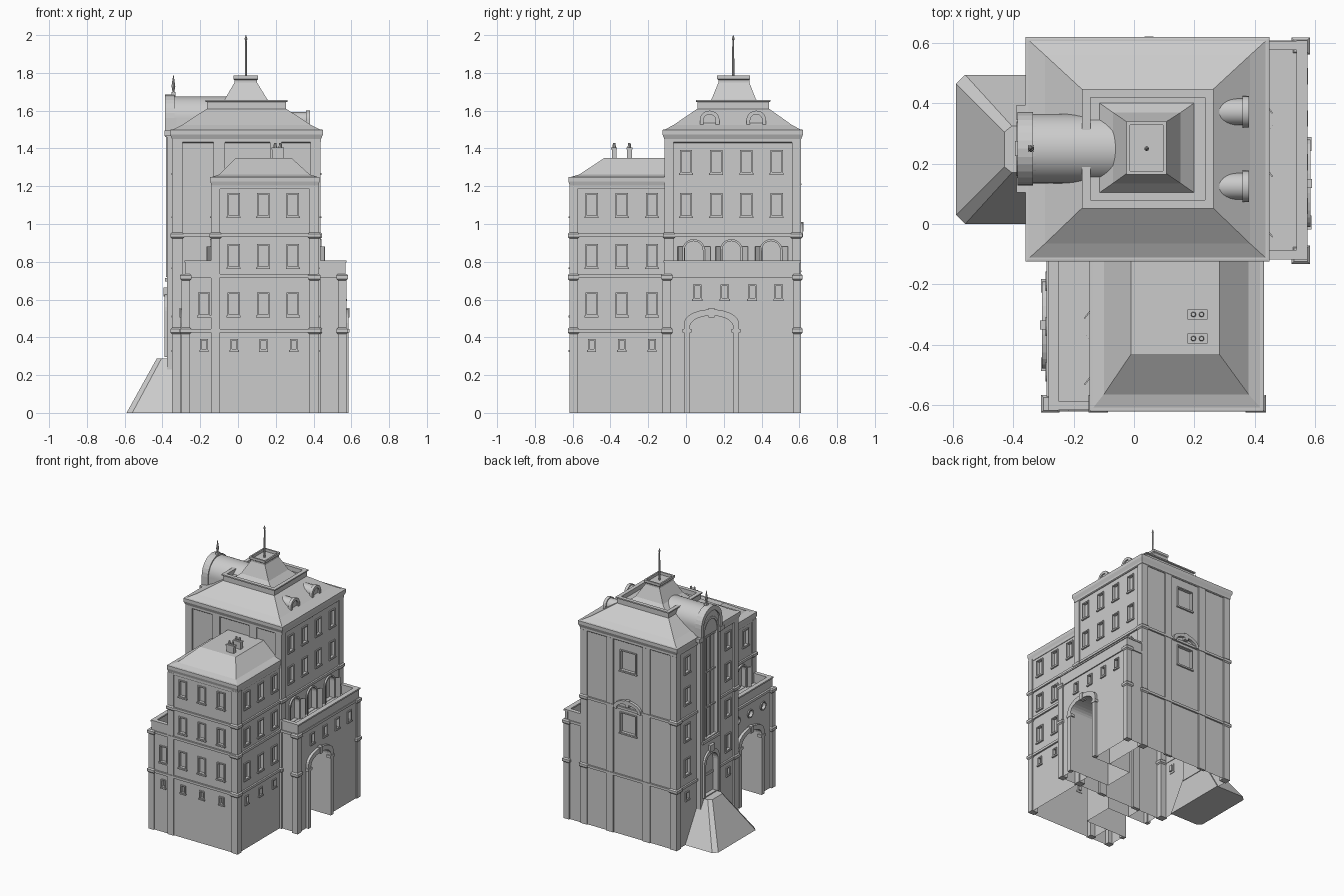
import bpy, bmesh, math
from mathutils import Matrix, Vector

if "Cube" in bpy.data.objects:
    bpy.data.objects.remove(bpy.data.objects["Cube"])

def place(face, p, u, v, d):
    """Point on a wall plane: u along the wall, v up, d outwards."""
    s = 1 if face[0] == '+' else -1
    return (p + s * d, u, v) if face[1] == 'x' else (u, p + s * d, v)

class Part:
    def __init__(self, name):
        self.name, self.bm = name, bmesh.new()
    def skin(self, rings, closed=True, caps=True):
        vs = [[self.bm.verts.new(c) for c in r] for r in rings]
        n = len(vs[0])
        for a, b in zip(vs, vs[1:]):
            for i in range(n if closed else n - 1):
                self.bm.faces.new((a[i], a[(i + 1) % n], b[(i + 1) % n], b[i]))
        if caps:
            self.bm.faces.new(vs[0][::-1])
            self.bm.faces.new(vs[-1])
        return self
    def box(self, x0, x1, y0, y1, z0, z1):
        return self.loft([(x0, x1, y0, y1, z0), (x0, x1, y0, y1, z1)])
    def loft(self, rects):
        return self.skin([[(a, c, z), (b, c, z), (b, d, z), (a, d, z)] for a, b, c, d, z in rects])
    def prism(self, face, p, pts, d0, d1):
        return self.skin([[place(face, p, u, v, d) for u, v in pts] for d in (d0, d1)])
    def trim(self, face, p, outer, inner, d0, d1, closed=True):
        # frame between two outlines: four-point section swept round the outline
        secs = [[place(face, p, *o, d0), place(face, p, *o, d1), place(face, p, *i, d1), place(face, p, *i, d0)]
                for o, i in zip(outer, inner)]
        return self.skin(secs + secs[:1] if closed else secs, caps=not closed)
    def rod(self, x, y, z0, z1, r0, r1, n=8):
        ring = lambda z, r: [(x + r * math.cos(2 * math.pi * i / n), y + r * math.sin(2 * math.pi * i / n), z) for i in range(n)]
        return self.skin([ring(z0, r0), ring(z1, r1)])
    def done(self, cutter=None, smooth=False):
        bmesh.ops.remove_doubles(self.bm, verts=self.bm.verts, dist=1e-6)
        bmesh.ops.recalc_face_normals(self.bm, faces=self.bm.faces)
        me = bpy.data.meshes.new(self.name)
        self.bm.to_mesh(me)
        ob = bpy.data.objects.new(self.name, me)
        bpy.context.collection.objects.link(ob)
        bpy.ops.object.select_all(action='DESELECT')
        ob.select_set(True)
        bpy.context.view_layer.objects.active = ob
        if cutter:
            cut = cutter.done()
            cut.hide_render = True
            m = ob.modifiers.new('cut', 'BOOLEAN')
            m.operation, m.solver, m.object = 'DIFFERENCE', 'EXACT', cut
            bpy.ops.object.select_all(action='DESELECT')
            ob.select_set(True)
            bpy.context.view_layer.objects.active = ob
            bpy.ops.object.modifier_apply(modifier='cut')
            bpy.data.objects.remove(cut)
            # walls are open underneath
            b = bmesh.new(); b.from_mesh(me)
            bmesh.ops.delete(b, geom=[f for f in b.faces if all(v.co.z < 1e-4 for v in f.verts)], context='FACES')
            b.to_mesh(me)
        if smooth:
            bpy.ops.object.shade_smooth_by_angle(angle=math.radians(35))
        return ob

def rect(u, v, w, h):
    return [(u - w/2, v - h/2), (u + w/2, v - h/2), (u + w/2, v + h/2), (u - w/2, v + h/2)]
def arch(c, hw, z0, zs, zt, n=14):
    arc = [(c - hw * math.cos(math.pi * i / n), zs + (zt - zs) * math.sin(math.pi * i / n)) for i in range(n + 1)]
    return [(c - hw, z0)] + arc + [(c + hw, z0)]
def disc(c, z, r, n=16):
    return [(c + r * math.cos(2*math.pi*i/n), z + r * math.sin(2*math.pi*i/n)) for i in range(n)]

frames, sills, bands, posts = Part('window_frames'), Part('window_sills'), Part('string_courses'), Part('pilasters')
def window(cut, face, p, u, v, w=.05, h=.11):
    cut.prism(face, p, rect(u, v, w, h), -.014, .02)
    frames.trim(face, p, rect(u, v, w + .016, h + .016), rect(u, v, w, h), -.004, .008)
    sills.prism(face, p, rect(u, v - h/2 - .01, w + .024, .009), -.004, .012)
def terrace_door(cut, face, p, c):
    o, i = arch(c, .06, .735, .86, .92), arch(c, .049, .735, .86, .909)
    cut.prism(face, p, i, -.03, .03)
    frames.trim(face, p, o, i, -.004, .012, False)
    for s in (-1, 1):   # open shutter leaves
        a, b = (c + s*.05, 0), (c + s*.085, .028)
        doors.skin([[place(face, p, a[0], z, 0), place(face, p, b[0], z, b[1]),
                     place(face, p, b[0] + .004, z, b[1] + .003), place(face, p, a[0] + .004, z, .003)] for z in (.735, .88)])
def strip(face, p, u0, u1, z, h=.018, d=.012):
    bands.prism(face, p, rect((u0 + u1)/2, z, u1 - u0, h), -.004, d)
def post(x0, x1, y0, y1, z1, marks=()):
    posts.box(x0, x1, y0, y1, 0, z1)
    for z in marks:
        posts.loft([(x0 - e, x1 + e, y0 - e, y1 + e, z + k) for e, k in ((0, -.018), (.008, -.01), (.008, .008), (0, .016))])
doors = Part('terrace_door_leaves')
tc, bc, rc, lc = Part('tower_cut'), Part('block_cut'), Part('right_cut'), Part('left_cut')
TX0, TX1, TY0, TY1 = -.34, .43, -.105, .60      # tower walls
BX0, BX1, BY0 = -.135, .42, -.61                # front block walls
RX, LX = .565, -.285                            # side annexe outer faces

# window layout
for y in (0, .16, .32, .48):
    for z in (1.33, 1.1):
        window(tc, '+x', TX1, y, z)
for y in (0, .475):
    for z in (1.33, 1.1, .83, .575):
        window(tc, '-x', TX0, y, z)
    window(tc, '-x', TX0, y, .36, .025, .045)
for z in (1.29, .83):
    window(tc, '+y', TY1, .05, z, .12, .14)
for z in (1.1, .83, .575):
    for y in (-.5, -.34, -.18):
        window(bc, '+x', BX1, y, z)
        if z > 1:
            window(bc, '-x', BX0, y, z)
    for x in (-.023, .133, .29):
        window(bc, '-y', BY0, x, z)
for y in (-.5, -.34, -.18):
    window(bc, '+x', BX1, y, .36, .024, .045)
for x in (-.02, .135, .295):
    window(bc, '-y', BY0, x, .36, .024, .045)
window(lc, '-y', BY0, -.18, .575)
window(lc, '-y', BY0, -.18, .36, .024, .045)
for y in (.06, .205, .35, .49):
    window(rc, '+x', RX, y, .64, .03, .065)
for y in (-.49, -.34, -.19):
    lc.prism('-x', LX, disc(y, .64, .024), -.014, .02)
    frames.trim('-x', LX, disc(y, .64, .032), disc(y, .64, .024), -.004, .008)
for y in (.04, .24, .45):
    terrace_door(tc, '+x', TX1, y)
for y in (-.23, -.45):
    terrace_door(bc, '-x', BX0, y)

# arched gateways through the annexes
gates = Part('gate_surrounds')
for face, p, c, cut, inner, wall in (('+x', RX, .135, rc, tc, TX1), ('-x', LX, -.335, lc, bc, BX0)):
    hole = arch(c, .115, -.1, .455, .515)
    cut.prism(face, p, hole, -.3, .1)
    inner.prism(face, wall, hole, -.18, .1)
    gates.trim(face, p, arch(c, .145, 0, .475, .548), arch(c, .115, 0, .455, .515), -.01, .02, False)
    for s in (-1, 1):
        gates.prism(face, p, rect(c + s*.13, .435, .046, .02), -.01, .024)
    gates.prism(face, p, rect(c, .53, .03, .05), -.01, .026)
gates.done()

# masonry bodies
Part('tower_walls').box(TX0, TX1, TY0, TY1, 0, 1.46).done(tc)
Part('front_block_walls').box(BX0, BX1, BY0, TY0, 0, 1.22).done(bc)
Part('right_annexe').box(TX1, RX, TY0, TY1, 0, .73).done(rc)
Part('left_annexe').box(LX, BX0, BY0, TY0, 0, .72).done(lc)
frames.done(); sills.done(); doors.done()

# annexe cornices and parapets
par = Part('annexe_parapets')
for x0, x1, y0, y1, out in ((TX1, RX + .008, -.118, .608, 1), (LX - .006, BX0, -.618, -.11, -1)):
    par.box(x0, x1, y0, y1, .715, .733)
    xa, xb = (x1 - .028, x1 - .004) if out > 0 else (x0 + .014, x0 + .034)
    par.box(xa, xb, y0 + .004, y1 - .004, .733, .795)
    par.box(xa - .006, xb + .006, y0, y1, .795, .806)
    for ya in ((y0 + .006, y1 - .026) if out > 0 else (y0 + .006,)):
        a, b = (x0, xa) if out > 0 else (xb, x1)
        par.box(a, b, ya, ya + .02, .733, .795)
        par.box(a, b, ya - .005, ya + .025, .795, .806)
par.done()

# pilasters at corners and on the tower's front and back
m2 = (.435, .72)
post(.53, .575, -.125, -.08, .735, m2)
post(.53, .575, .57, .61, .735, m2)
post(-.30, -.255, -.618, -.575, .735, m2)
post(.378, .43, -.618, -.575, 1.2, (.435, .72, .94))
post(BX0 - .008, -.095, -.618, -.575, 1.2, (.94,))
for y0, y1 in ((-.115, -.065), (.56, .608)):
    post(-.35, -.295, y0, y1, 1.45, (.435, .94))
    post(.385, .438, y0, y1, 1.45, (.435, .94))
for x in (-.10, .20):
    post(x - .03, x + .03, .59, .608, 1.45)
    post(x - .03, x + .03, -.115, -.09, 1.45)
posts.done()

# string courses
for z in (.435, .94):
    strip('+y', TY1, TX0, TX1, z)
    strip('-x', TX0, TY0, TY1, z)
    strip('+x', BX1, BY0, TY0, z)
    strip('-y', BY0, BX0 if z > .5 else LX, BX1, z)
strip('+x', TX1, TY0, TY1, .94)
strip('-x', BX0, BY0, TY0, .94)
strip('-y', TY0, TX0, TX1, .94)
strip('+x', BX1, BY0, TY0, .725)
strip('-y', BY0, BX0, BX1, .725)
bands.done()

# cornices
def cornice(name, x0, x1, y0, y1, steps):
    Part(name).loft([(x0 - e, x1 + e, y0 - e, y1 + e, z) for e, z in steps]).done()
cornice('tower_cornice', TX0, TX1, TY0, TY1, ((.004, 1.43), (.01, 1.435), (.01, 1.45), (.02, 1.475), (.02, 1.498), (.012, 1.5)))
cornice('block_cornice', BX0, BX1, BY0, TY0, ((.003, 1.185), (.006, 1.19), (.006, 1.205), (.012, 1.225), (.012, 1.248), (.008, 1.25)))

# roofs
Part('tower_roof').loft([(-.35, .44, -.115, .61, 1.498), (-.295, .385, -.065, .56, 1.525), (-.165, .255, .06, .44, 1.61),
    (-.165, .255, .06, .44, 1.645), (-.173, .263, .052, .448, 1.648), (-.173, .263, .052, .448, 1.657),
    (-.145, .235, .08, .42, 1.657), (-.145, .235, .08, .42, 1.625)]).done()
Part('tower_roof_cap').loft([(-.12, .205, .1, .405, 1.62), (-.07, .155, .135, .37, 1.66), (-.018, .1, .172, .335, 1.75),
    (-.018, .1, .172, .335, 1.762), (-.025, .107, .165, .34, 1.768), (-.025, .107, .165, .34, 1.785),
    (-.014, .096, .176, .329, 1.785), (-.014, .096, .176, .329, 1.765)]).done()
Part('tower_spire').rod(.042, .25, 1.76, 1.97, .006, .005).rod(.042, .25, 1.97, 1.98, .004, .008).rod(.042, .25, 1.98, 2.0, .008, .001).done()
Part('block_roof').loft([(-.14, .425, -.615, TY0, 1.248), (-.1, .38, -.565, TY0, 1.262), (-.01, .283, -.432, TY0, 1.35)]).done()
ch = Part('chimneys')
for y in (-.38, -.3):
    ch.box(.18, .24, y - .013, y + .013, 1.34, 1.395)
    ch.box(.177, .243, y - .016, y + .016, 1.395, 1.405)
    for x in (.197, .224):
        ch.rod(x, y, 1.405, 1.43, .009, .007)
ch.done()

# round-topped dormers on the right slope
dm = Part('small_dormers')
for c in (.125, .372):
    dm.prism('+x', .25, arch(c, .044, 1.5, 1.55, 1.592), 0, .122)
    dm.trim('+x', .372, arch(c, .052, 1.5, 1.55, 1.6), arch(c, .032, 1.5, 1.55, 1.58), -.012, .01, False)
dm.done(smooth=True)

# tall left bay with barrel roof
BX, C = -.375, .25
cut = Part('bay_cut').prism('-x', BX, arch(C, .075, .72, 1.5, 1.59), -.022, .1).prism('-x', BX, arch(C, .07, .295, .53, .6), -.03, .1)
Part('left_bay').prism('-x', BX, arch(C, .115, .2, 1.56, 1.675), -.05, 0).done(cut)
Part('barrel_roof').prism('+x', BX, arch(C, .115, 1.48, 1.56, 1.675, 24), 0, .335).done(smooth=True)
bt = Part('bay_trim')
bt.trim('-x', BX, arch(C, .122, 1.46, 1.56, 1.685), arch(C, .095, 1.46, 1.56, 1.65), -.04, .012, False)
bt.trim('-x', BX, arch(C, .09, .72, 1.5, 1.605), arch(C, .075, .72, 1.5, 1.59), -.004, .006, False)
bt.trim('-x', BX, arch(C, .09, .295, .54, .63), arch(C, .07, .295, .53, .6), -.004, .014, False)
bt.prism('-x', BX, rect(C, .64, .05, .05), -.004, .02)
bt.prism('-x', BX, rect(C, .705, .2, .018), -.004, .012)
for u in (C - .025, C + .025):
    bt.prism('-x', BX, rect(u, 1.14, .008, .84), -.024, -.014)
for z in (.94, 1.2, 1.46):
    bt.prism('-x', BX, rect(C, z, .15, .01), -.024, -.012)
for s in (-1, 1):
    bt.prism('-x', BX, rect(C + s*.12, 1.48, .05, .03), -.045, .014)
bt.box(-.352, -.332, C - .012, C + .012, 1.67, 1.70)
bt.rod(-.342, C, 1.70, 1.73, .005, .01).rod(-.342, C, 1.73, 1.79, .01, .001)
bt.done()

# battered base under the bay
base = [(-.33, 0), (-.56, 0), (-.59, .03), (-.59, .465), (-.56, .495), (-.33, .495)]
top = [(-.33, .17), (-.405, .17), (-.43, .19), (-.43, .305), (-.405, .325), (-.33, .325)]
Part('battered_base').skin([[(x, y, 0) for x, y in base], [(x, y, .288) for x, y in top]]).done()

# curved hood on the back wall
Part('back_hood').trim('+y', TY1, arch(.05, .11, .93, .945, 1.005), arch(.05, .085, .93, .94, .98), -.004, .02, False)\
    .prism('+y', TY1, rect(.05, .985, .03, .05), -.004, .022).done()
